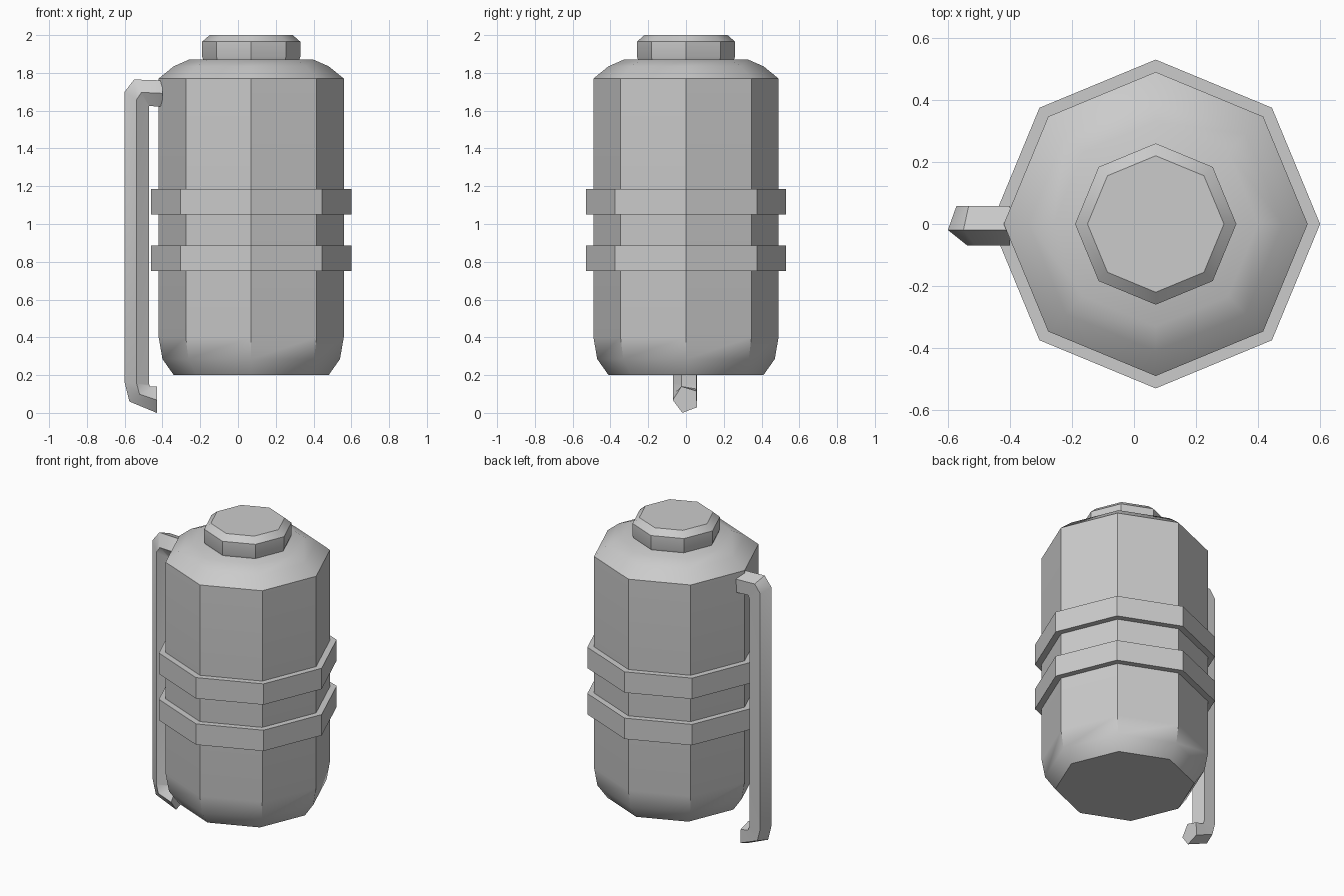
import bpy, bmesh
from math import cos, sin, radians

if "Cube" in bpy.data.objects:
    bpy.data.objects.remove(bpy.data.objects["Cube"])

CX = 0.07  # axis of the canister


def finish(name, rings, loop=False, smooth=None):
    """Skin a list of equal-sized vertex rings; cap the ends or close the loop."""
    bm = bmesh.new()
    vs = [[bm.verts.new(p) for p in r] for r in rings]
    n = len(vs[0])
    pairs = list(zip(vs, vs[1:])) + ([(vs[-1], vs[0])] if loop else [])
    for a, b in pairs:
        for i in range(n):
            j = (i + 1) % n
            bm.faces.new((a[i], a[j], b[j], b[i]))
    if not loop:
        bm.faces.new(vs[0])
        bm.faces.new(vs[-1])
    bmesh.ops.recalc_face_normals(bm, faces=bm.faces)
    me = bpy.data.meshes.new(name)
    bm.to_mesh(me)
    bm.free()
    ob = bpy.data.objects.new(name, me)
    bpy.context.collection.objects.link(ob)
    if smooth:
        bpy.ops.object.select_all(action='DESELECT')
        ob.select_set(True)
        bpy.context.view_layer.objects.active = ob
        bpy.ops.object.shade_smooth_by_angle(angle=radians(smooth))
    return ob


def lathe(name, profile, sides=8, **kw):
    """Revolve (radius, z) points around the canister axis."""
    step = radians(360 / sides)
    rings = [[(CX + r * cos(i * step), r * sin(i * step), z) for i in range(sides)]
             for r, z in profile]
    return finish(name, rings, **kw)


# Canister body with rounded base and shoulder
lathe("body", [(0.41, 0.2), (0.47, 0.285), (0.49, 0.40), (0.49, 1.77),
               (0.41, 1.835), (0.33, 1.87)], smooth=40)

# Cap
lathe("cap", [(0.25, 1.86), (0.26, 1.885), (0.26, 1.965), (0.22, 2.0)], smooth=40)

# Two raised bands
for name, z0, z1 in (("lower_band", 0.75, 0.885), ("upper_band", 1.05, 1.185)):
    lathe(name, [(0.47, z0), (0.53, z0), (0.53, z1), (0.47, z1)], loop=True)

# Lever: five-sided bar, each section given by its outer and inner (x, z) point
section = [(cos(radians(a)), 0.07 * sin(radians(a))) for a in (52, 124, 196, 268, 340)]
lo = min(u for u, _ in section)
hi = max(u for u, _ in section)
path = [((-0.40, 1.76), (-0.40, 1.62)),
        ((-0.55, 1.765), (-0.47, 1.625)),
        ((-0.60, 1.70), (-0.47, 1.615)),
        ((-0.60, 0.16), (-0.47, 0.15)),
        ((-0.575, 0.06), (-0.465, 0.14)),
        ((-0.43, 0.0), (-0.43, 0.14))]
rings = []
for (ox, oz), (ix, iz) in path:
    ts = [((u - lo) / (hi - lo), y) for u, y in section]
    rings.append([(ox + (ix - ox) * t, y, oz + (iz - oz) * t) for t, y in ts])
finish("lever", rings, smooth=40)
